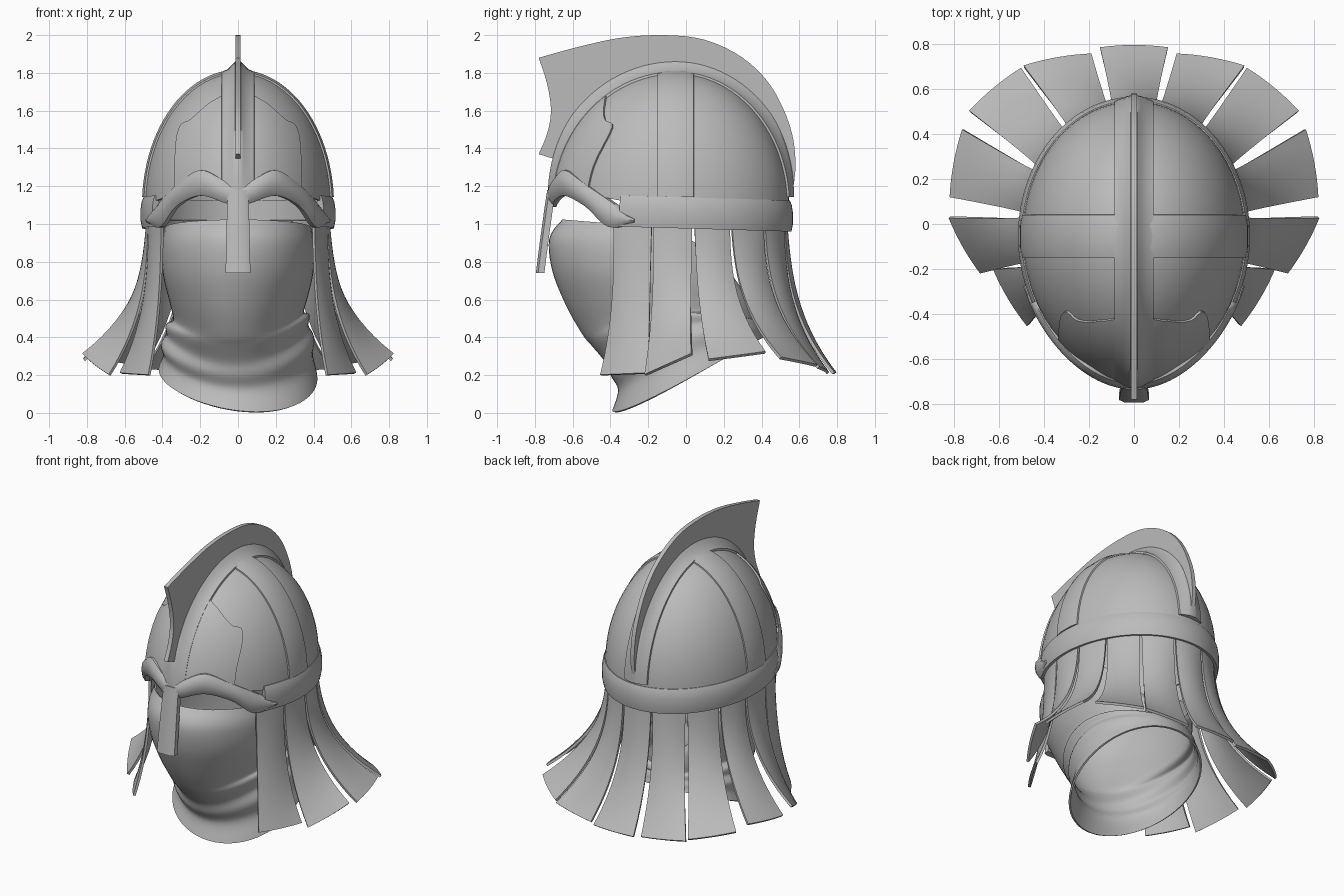
import bpy, bmesh
from math import sin, cos, pi, sqrt, asin

cube = bpy.data.objects.get("Cube")
if cube:
    bpy.data.objects.remove(cube, do_unlink=True)

GREY = (0.5, 0.5, 0.5, 1)
mat = bpy.data.materials.new("plain grey")
mat.use_nodes = True
mat.diffuse_color = GREY
mat.node_tree.nodes["Principled BSDF"].inputs["Base Color"].default_value = GREY

# Shared dome measurements
WIDE, BACK, FRONT, HIGH = 0.49, 0.595, 0.645, 0.70
YC, BASE = -0.055, 1.10


def dome(a, p, off=0.0):
    """Point on the dome: a turns from the back (+y) towards +x, p is elevation."""
    c = cos(a)
    depth = (BACK if c > 0 else FRONT) + off
    pinch = 1 - 0.1 * min(0, c) ** 2
    return ((WIDE + off) * sin(a) * cos(p) * pinch,
            YC + depth * c * cos(p), BASE + (HIGH + off) * sin(p))


def wall(a, z, off):
    x, y, _ = dome(a, 0, off)
    return (x, y, z)


def smooth(pts, n=6):
    """Catmull-Rom curve through points of any dimension."""
    q = [pts[0]] + list(pts) + [pts[-1]]
    out = []
    for a, b, c, d in zip(q, q[1:], q[2:], q[3:]):
        for i in range(n):
            t = i / n
            out.append(tuple(
                0.5 * (2 * v + (w - u) * t + (2 * u - 5 * v + 4 * w - x) * t * t
                       + (3 * v - u - 3 * w + x) * t ** 3)
                for u, v, w, x in zip(a, b, c, d)))
    return out + [tuple(pts[-1])]


def finish(name, bm, thick=0.0, angle=0.7):
    bmesh.ops.recalc_face_normals(bm, faces=bm.faces)
    me = bpy.data.meshes.new(name)
    bm.to_mesh(me)
    bm.free()
    ob = bpy.data.objects.new(name, me)
    bpy.context.collection.objects.link(ob)
    me.materials.append(mat)
    bpy.ops.object.select_all(action='DESELECT')
    ob.select_set(True)
    bpy.context.view_layer.objects.active = ob
    if thick:
        m = ob.modifiers.new("thickness", 'SOLIDIFY')
        m.thickness, m.offset = thick, 0
        bpy.ops.object.modifier_apply(modifier=m.name)
    bpy.ops.object.shade_smooth_by_angle(angle=angle)


def loft(name, rows, closed=False, caps=False, thick=0.0):
    bm = bmesh.new()
    vs = [[bm.verts.new(p) for p in r] for r in rows]
    n = len(rows[0])
    for r, s in zip(vs, vs[1:]):
        for j in range(n if closed else n - 1):
            k = (j + 1) % n
            bm.faces.new((r[j], r[k], s[k], s[j]))
    if caps:
        bm.faces.new(vs[0])
        bm.faces.new(vs[-1])
    bmesh.ops.remove_doubles(bm, verts=bm.verts, dist=0.0005)
    finish(name, bm, thick)


# Dome shell, its lower edge rising over the eyes
N = 64
rows = []
for i in range(21):
    row = []
    for j in range(N):
        a = 2 * pi * j / N
        low = 0.17 * max(0, -cos(a)) ** 2
        row.append(dome(a, low + (pi / 2 - low) * i / 20))
    rows.append(row)
loft("dome", rows, closed=True, thick=0.012)

# Raised front plate with scalloped upper edge
edge = smooth([(1.15, 0.78), (1.3, 0.81), (1.5, 0.9), (1.54, 0.76),
               (1.585, 0.64), (1.63, 0.51), (1.665, 0.33)], 4)
loft("front_plate", [[dome(pi + b * (j / 12 - 1), asin((z - BASE) / HIGH), 0.011)
                      for j in range(25)] for z, b in edge], thick=0.012)


# Crossing ribs: section is (sideways, outward) pairs
def rib(name, section, lengthwise):
    rows = []
    for i in range(49):
        t = 0.06 + (pi - 0.12) * i / 48
        row = []
        for w, off in section:
            if off > 0.03:
                off = 0.03 + (off - 0.03) * min(1, 1.6 * sin(t))
            if lengthwise:
                k = sqrt(1 - (w / WIDE) ** 2)
                r = (BACK if cos(t) > 0 else FRONT) * k + off
                row.append((w, YC + r * cos(t), BASE + (HIGH * k + off) * sin(t)))
            else:
                k = sqrt(1 - (w / BACK) ** 2)
                row.append(((WIDE * k + off) * cos(t), YC + w,
                            BASE + (HIGH * k + off) * sin(t)))
        rows.append(row)
    loft(name, rows, closed=True, caps=True)


half = [(0.09, -0.02), (0.086, 0.017), (0.055, 0.024), (0.03, 0.045), (0.015, 0.06)]
rib("long_rib", half + [(-w, o) for w, o in reversed(half)], True)
half = [(0.098, -0.02), (0.096, 0.015), (0.05, 0.02)]
rib("cross_rib", half + [(-w, o) for w, o in reversed(half)], False)

# Rounded rim band around sides and back
rows = []
for i in range(61):
    a = 2.03 * (i / 30 - 1)
    tilt = 0.025 * (1 - cos(a)) / 1.4
    rows.append([wall(a, z + tilt, off) for z, off in
                 ((0.965, -0.01), (0.96, 0.018), (1.0, 0.026), (1.06, 0.026),
                  (1.1, 0.02), (1.125, 0.01), (1.125, -0.015))])
loft("rim_band", rows, closed=True, caps=True)

# Brow guard: (angle from front, lower height, upper height)
brow = smooth([(0, 1.09, 1.195), (0.15, 1.11, 1.225), (0.45, 1.15, 1.285),
               (0.75, 1.095, 1.21), (1.0, 0.985, 1.125), (1.24, 1.005, 1.03)])
brow = [(-b, l, h) for b, l, h in reversed(brow[1:])] + brow
rows = []
for b, l, h in brow:
    rows.append([wall(pi + b, l + (h - l) * f, off) for f, off in
                 ((0, -0.015), (0, 0.014), (0.2, 0.03), (0.5, 0.036),
                  (0.8, 0.03), (1, 0.01), (1, -0.025))])
loft("brow_guard", rows, closed=True, caps=True)

# Nose guard
rows = []
for z, y, w in ((1.18, -0.735, 0.055), (1.08, -0.75, 0.058),
                (0.92, -0.772, 0.062), (0.74, -0.795, 0.066)):
    rows.append([(-w, y + 0.045, z), (-w, y + 0.012, z), (-w * 0.6, y, z),
                 (w * 0.6, y, z), (w, y + 0.012, z), (w, y + 0.045, z)])
loft("nose_guard", rows, closed=True, caps=True)

# Crest fin with a hollowed front edge
outer = smooth([(-0.78, 1.88), (-0.58, 1.935), (-0.35, 1.985), (-0.12, 2.0),
                (0.1, 1.975), (0.3, 1.88), (0.45, 1.73), (0.55, 1.52),
                (0.58, 1.33), (0.565, 1.17)], 4)
inner = []
for i in range(29):
    t = 0.1 + (pi - 0.44) * i / 28
    inner.append((YC + (BACK if cos(t) > 0 else FRONT) * cos(t), BASE + HIGH * sin(t)))
front = smooth([(-0.78, 1.37), (-0.735, 1.48), (-0.715, 1.6), (-0.735, 1.74),
                (-0.78, 1.88)], 4)[:-1]
bm = bmesh.new()
bm.faces.new([bm.verts.new((0, y, z)) for y, z in outer + inner + front])
bm.normal_update()
bmesh.ops.triangulate(bm, faces=bm.faces, ngon_method='EAR_CLIP')
finish("crest", bm, 0.028, 0.5)

# Neck flaps: root angles, then the two lower corners
flaps = [("back", -0.21, 0.21, (-0.15, 0.78, 0.21), (0.15, 0.78, 0.21)),
         ("rear", 0.23, 0.64, (0.19, 0.752, 0.21), (0.49, 0.7, 0.24)),
         ("rear_side", 0.66, 1.04, (0.5, 0.69, 0.25), (0.73, 0.5, 0.29)),
         ("side", 1.06, 1.4, (0.76, 0.42, 0.32), (0.815, 0.12, 0.28)),
         ("fore_side", 1.42, 1.76, (0.82, 0.03, 0.31), (0.68, -0.215, 0.2)),
         ("fore", 1.77, 2.11, (0.62, -0.2, 0.21), (0.47, -0.45, 0.2))]


def flap(name, a0, a1, c0, c1, side):
    rows = []
    for i in range(17):
        t = i / 16
        f = 0.08 * t + 0.92 * t ** 2.7
        waist = 1 - 0.06 * sin(pi * t)
        row = []
        for j in range(9):
            v = j / 8
            u = 0.5 + (v - 0.5) * waist
            a = a0 + (a1 - a0) * u
            x, y, _ = wall(a, 0, -0.012)
            bx, by, bz = [p + (q - p) * u for p, q in zip(c0, c1)]
            bulge = 0.04 * (v - v * v) * 4 * t * (1 - 0.75 * t)
            row.append((side * (x + (bx - x) * f + bulge * sin(a)),
                        y + (by - y) * f + bulge * cos(a), 1.02 + (bz - 1.02) * t))
        rows.append(row)
    loft(name, rows, thick=0.016)


for name, a0, a1, c0, c1 in flaps:
    if name == "back":
        flap("back_flap", a0, a1, c0, c1, 1)
    else:
        flap("left_" + name + "_flap", a0, a1, c0, c1, 1)
        flap("right_" + name + "_flap", a0, a1, c0, c1, -1)

# Cloth face wrap, high in front and a low strip behind the neck:
# (front y, back y, half width, front height, back height)
wrap = smooth([(-0.65, 0.36, 0.385, 1.02, 0.52), (-0.72, 0.38, 0.4, 0.92, 0.51),
               (-0.705, 0.385, 0.39, 0.75, 0.5), (-0.63, 0.39, 0.36, 0.57, 0.49),
               (-0.54, 0.39, 0.34, 0.42, 0.48), (-0.49, 0.395, 0.375, 0.36, 0.47),
               (-0.42, 0.4, 0.37, 0.27, 0.45), (-0.395, 0.4, 0.4, 0.2, 0.43),
               (-0.355, 0.405, 0.39, 0.12, 0.415), (-0.385, 0.41, 0.415, 0.01, 0.4)], 5)
rows = []
for i, (yf, yb, w, zf, zb) in enumerate(wrap):
    row = []
    low = i / (len(wrap) - 1)
    mid = sin(pi * low)
    for j in range(56):
        a = 2 * pi * j / 56
        c = (1 + cos(a)) / 2
        even = 0.15 + 0.85 * low
        drop = even * c + (1 - even) * c ** 5
        # Folds hang in a lopsided swag
        sag = 0.05 * sin(a) * mid * low + 0.17 * sin(a) ** 2 * mid * low
        sag -= 0.05 * sin(a) * (1 - c) * low ** 4
        crease = 1 + 0.012 * sin(3 * a + 9 * low) * mid
        row.append((w * sin(a) * crease, (yf + yb) / 2 + (yb - yf) / 2 * cos(a) * crease,
                    zf + (zb - zf) * drop + sag))
    rows.append(row)
loft("face_wrap", rows, closed=True, thick=0.012)
